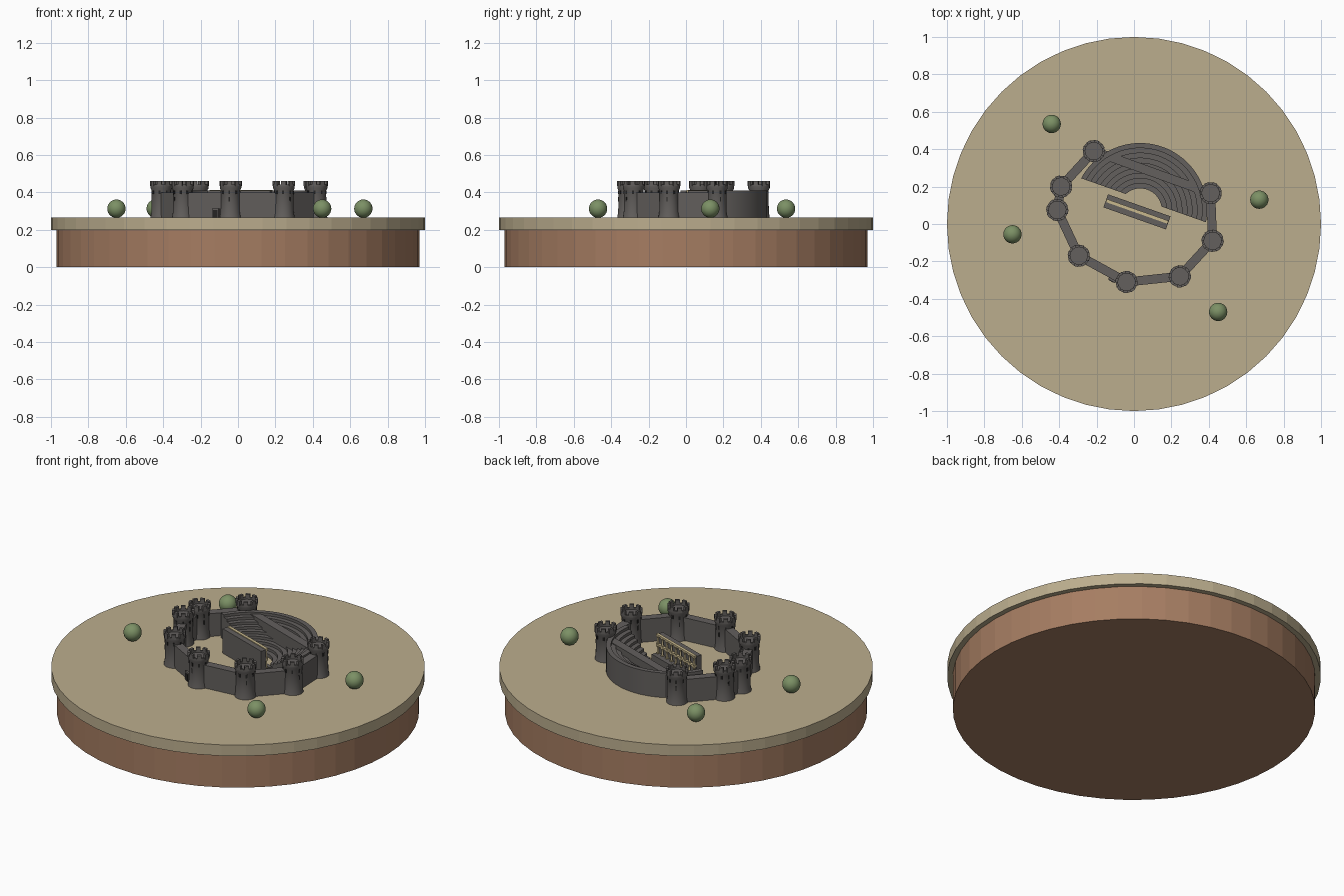
import bpy, bmesh, math
from mathutils import Matrix, Vector

if "Cube" in bpy.data.objects:
    bpy.data.objects.remove(bpy.data.objects["Cube"])

GROUND = 0.265


def material(name, rgb):
    m = bpy.data.materials.new(name)
    m.use_nodes = True
    m.diffuse_color = (*rgb, 1)
    m.node_tree.nodes["Principled BSDF"].inputs["Base Color"].default_value = (*rgb, 1)
    return m


SAND = material("sand", (0.50, 0.42, 0.27))
EARTH = material("earth", (0.38, 0.205, 0.122))
STONE = material("dark stone", (0.125, 0.116, 0.11))
MARBLE = material("pale marble", (0.58, 0.48, 0.27))
SHADOW = material("opening black", (0.02, 0.019, 0.018))
LEAF = material("leaf green", (0.20, 0.28, 0.13))


def finish(name, bm, mat, smooth=False):
    bmesh.ops.recalc_face_normals(bm, faces=bm.faces)
    mesh = bpy.data.meshes.new(name)
    bm.to_mesh(mesh)
    bm.free()
    mesh.materials.append(mat)
    ob = bpy.data.objects.new(name, mesh)
    bpy.context.scene.collection.objects.link(ob)
    if smooth:
        bpy.ops.object.select_all(action="DESELECT")
        ob.select_set(True)
        bpy.context.view_layer.objects.active = ob
        bpy.ops.object.shade_smooth_by_angle(angle=math.radians(40))
    return ob


def add_box(bm, x0, x1, y0, y1, z0, z1, frame=Matrix()):
    size = Matrix.Diagonal((x1 - x0, y1 - y0, z1 - z0, 1))
    mid = Matrix.Translation(((x0 + x1) / 2, (y0 + y1) / 2, (z0 + z1) / 2))
    bmesh.ops.create_cube(bm, size=1, matrix=frame @ mid @ size)


def add_lathe(bm, profile, sides):
    """Turn (radius, height) points about z; the ends are on the axis."""
    verts = [bm.verts.new((r, 0, z)) for r, z in profile]
    edges = [bm.edges.new(pair) for pair in zip(verts, verts[1:])]
    bmesh.ops.spin(bm, geom=verts + edges, cent=(0, 0, 0), axis=(0, 0, 1),
                   angle=math.tau, steps=sides, use_merge=False)
    bmesh.ops.remove_doubles(bm, verts=bm.verts, dist=1e-5)


def cylinder(name, r, z0, z1, sides, mat):
    bm = bmesh.new()
    bmesh.ops.create_cone(bm, cap_ends=True, segments=sides, radius1=r, radius2=r,
                          depth=z1 - z0, matrix=Matrix.Translation((0, 0, (z0 + z1) / 2)))
    return finish(name, bm, mat)


# Round base
cylinder("earth_base", 0.97, 0, 0.2, 48, EARTH)
cylinder("ground_disc", 1.0, 0.2, GROUND, 48, SAND)

# Towers: flared foot, corbelled crown with a sunken floor, merlons and slits
towers = [(-0.215, 0.39), (-0.39, 0.20), (-0.41, 0.075), (-0.295, -0.17),
          (-0.04, -0.31), (0.245, -0.28), (0.42, -0.09), (0.41, 0.165)]
PROFILE = [(0, 0), (0.058, 0), (0.053, 0.03), (0.051, 0.145), (0.058, 0.158),
           (0.058, 0.178), (0.046, 0.178), (0.046, 0.168), (0, 0.168)]
for i, (x, y) in enumerate(towers, 1):
    place = Matrix.Translation((x, y, GROUND)) @ Matrix.Rotation(math.atan2(y, x), 4, "Z")
    bm = bmesh.new()
    add_lathe(bm, PROFILE, 24)
    finish(f"tower_{i}", bm, STONE, True).matrix_world = place
    merlons, slits = bmesh.new(), bmesh.new()
    for k in range(8):
        turn = Matrix.Rotation(math.tau * k / 8, 4, "Z")
        add_box(merlons, 0.045, 0.059, -0.012, 0.012, 0.17, 0.197, turn)
        add_box(slits, 0.047, 0.053, -0.005, 0.005, 0.126, 0.146, turn)
        if k % 4 == 0:
            add_box(slits, 0.048, 0.0535, -0.003, 0.003, 0.085, 0.11, turn)
    finish(f"tower_{i}_merlons", merlons, STONE).matrix_world = place
    finish(f"tower_{i}_slits", slits, SHADOW).matrix_world = place

# Curtain walls between neighbouring towers
walls = bmesh.new()
for a, b in zip(towers, towers[1:] + towers[:1]):
    span = Vector(b) - Vector(a)
    frame = (Matrix.Translation((*a, GROUND))
             @ Matrix.Rotation(math.atan2(span.y, span.x), 4, "Z"))
    add_box(walls, 0, span.length, -0.024, 0.024, 0, 0.135, frame)
finish("curtain_walls", walls, STONE)

# Small gate porch beside the front tower
gate_frame = Matrix.Translation((-0.115, -0.295, GROUND)) @ Matrix.Rotation(-0.5, 4, "Z")
bm = bmesh.new()
add_box(bm, -0.02, 0.02, -0.012, 0.03, 0, 0.05)
finish("gate_porch", bm, STONE).matrix_world = gate_frame
bm = bmesh.new()
add_box(bm, -0.013, 0.013, -0.014, -0.01, 0, 0.04)
finish("gate_opening", bm, SHADOW).matrix_world = gate_frame

# Stepped seating: rings cut straight along the stage side
TILT = Matrix.Rotation(math.radians(-19.4), 4, "Z")
CUT, INNER, OUTER, TIERS, STEPS = 0.055, 0.115, 0.358, 9, 40
profile = [(INNER, 0)]
for k in range(TIERS):
    r0, r1 = (INNER + (OUTER - INNER) * j / TIERS for j in (k, k + 1))
    z = 0.02 + 0.125 * k / (TIERS - 1)
    profile += [(r0, z), (r1, z)]
profile.append((OUTER, 0))
bm = bmesh.new()
rows = []
for s in range(STEPS + 1):
    row = []
    for r, z in profile:
        start = math.asin(CUT / r)
        angle = start + (math.pi - 2 * start) * s / STEPS
        row.append(bm.verts.new((r * math.cos(angle), r * math.sin(angle), z)))
    rows.append(row)
n = len(profile)
for a, b in zip(rows, rows[1:]):
    for j in range(n):
        bm.faces.new((a[j], a[(j + 1) % n], b[(j + 1) % n], b[j]))
bm.faces.new(rows[0])
bm.faces.new(rows[-1])
seats = finish("theatre_seats", bm, STONE, True)
seats.matrix_world = Matrix.Translation((0.033, 0.075, GROUND)) @ TILT

# Stage building: tall back wall, low podium, two storeys of columns
stage = Matrix.Translation((0.016, 0.065, GROUND)) @ TILT
bm = bmesh.new()
add_box(bm, -0.177, 0.177, -0.037, -0.006, 0, 0.145)
add_box(bm, -0.177, 0.177, -0.006, 0.037, 0, 0.035)
finish("stage_building", bm, STONE).matrix_world = stage
bm = bmesh.new()
for low in (0.035, 0.092):
    add_box(bm, -0.175, 0.175, -0.006, 0.011, low + 0.047, low + 0.057)
    for k in range(9):
        x = -0.166 + 0.332 * k / 8
        bmesh.ops.create_cone(bm, cap_ends=True, segments=10, radius1=0.006, radius2=0.005,
                              depth=0.048, matrix=Matrix.Translation((x, 0.004, low + 0.024)))
        for z in (low, low + 0.041):
            add_box(bm, x - 0.007, x + 0.007, -0.003, 0.011, z, z + 0.006)
finish("stage_columns", bm, MARBLE, True).matrix_world = stage

# Round bushes
for i, (x, y) in enumerate([(-0.44, 0.535), (-0.65, -0.055), (0.67, 0.13), (0.45, -0.47)], 1):
    bm = bmesh.new()
    bmesh.ops.create_uvsphere(bm, u_segments=24, v_segments=14, radius=0.049)
    finish(f"bush_{i}", bm, LEAF, True).location = (x, y, GROUND + 0.048)
